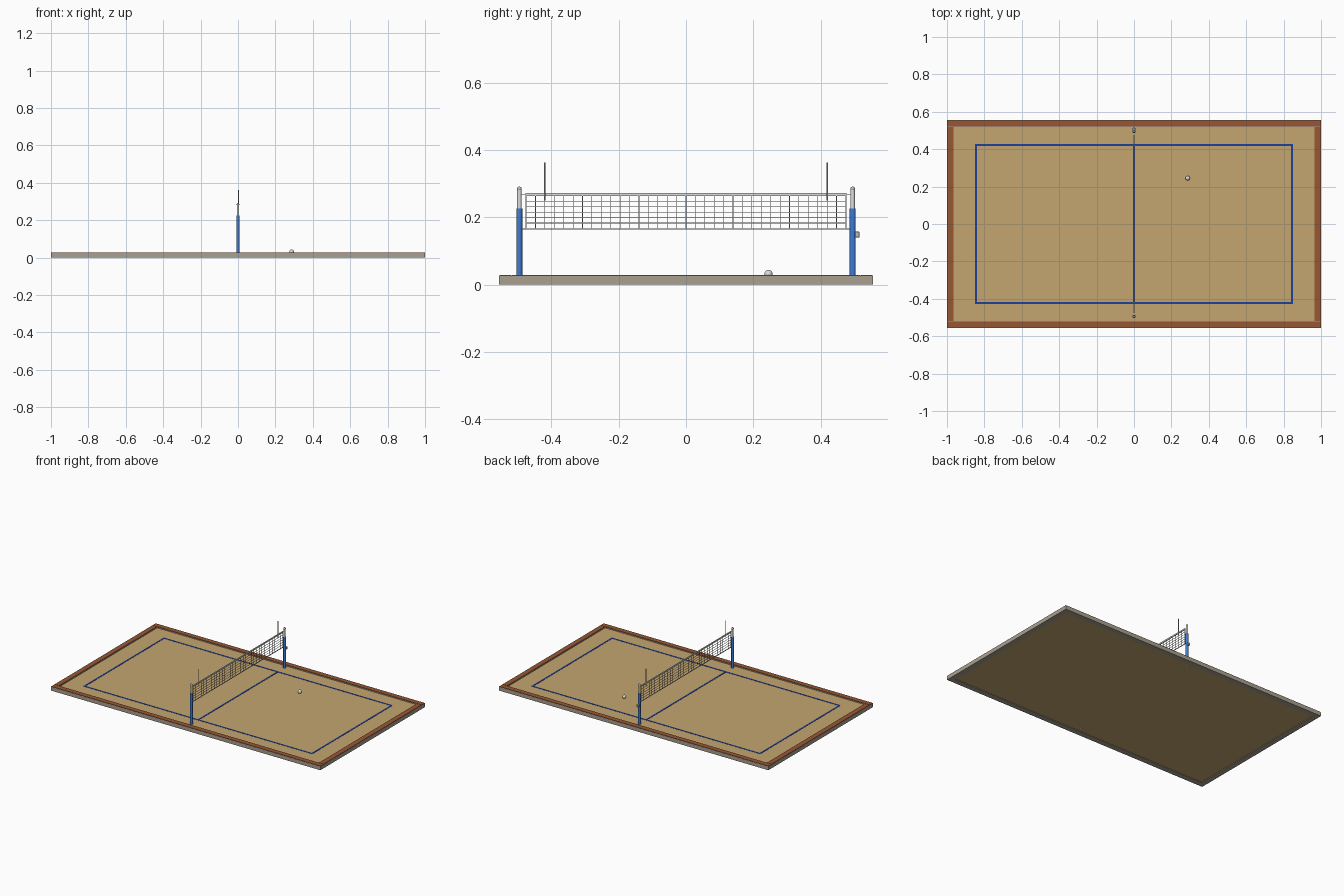
import bpy
from mathutils import Vector

cube = bpy.data.objects.get("Cube")
if cube:
    bpy.data.objects.remove(cube, do_unlink=True)


def material(name, r, g, b):
    m = bpy.data.materials.new(name)
    m.use_nodes = True
    m.diffuse_color = (r, g, b, 1)
    m.node_tree.nodes["Principled BSDF"].inputs["Base Color"].default_value = (r, g, b, 1)
    return m


SAND = material("sand", 0.55, 0.38, 0.16)
WOOD = material("brown wood", 0.31, 0.095, 0.035)
STONE = material("warm grey concrete", 0.40, 0.35, 0.28)
LINE = material("dark blue tape", 0.012, 0.05, 0.33)
BLUE = material("blue padding", 0.05, 0.2, 0.65)
WHITE = material("off white", 0.72, 0.72, 0.70)
NET = material("net grey", 0.42, 0.42, 0.42)
METAL = material("metal grey", 0.5, 0.5, 0.5)


def box(name, lo, hi, mat, bevel=0):
    lo, hi = Vector(lo), Vector(hi)
    bpy.ops.mesh.primitive_cube_add(size=1, location=(lo + hi) / 2)
    ob = bpy.context.object
    ob.name = name
    ob.scale = hi - lo
    bpy.ops.object.transform_apply(location=False, rotation=False, scale=True)
    ob.data.materials.append(mat)
    if bevel:
        mod = ob.modifiers.new("bevel", "BEVEL")
        mod.width = bevel
    return ob


def rod(name, x, y, z0, z1, radius, mat, sides=16):
    bpy.ops.mesh.primitive_cylinder_add(vertices=sides, radius=radius, depth=z1 - z0,
                                        location=(x, y, (z0 + z1) / 2))
    ob = bpy.context.object
    ob.name = name
    ob.data.materials.append(mat)
    bpy.ops.object.shade_smooth_by_angle()
    return ob


def ball(name, loc, radius, mat):
    bpy.ops.mesh.primitive_uv_sphere_add(segments=24, ring_count=14, radius=radius, location=loc)
    ob = bpy.context.object
    ob.name = name
    ob.data.materials.append(mat)
    bpy.ops.object.shade_smooth()
    return ob


# Sand bed
X, Y, BOARD = 1.0, 0.555, 0.036
GROUND, RIM, CAP = 0.02, 0.028, 0.025
box("sand_bed", (-X + BOARD, -Y + BOARD, 0.004), (X - BOARD, Y - BOARD, GROUND), SAND)

# Border: concrete kerbs with wooden tops
edges = {
    "front": (-X, -Y, X, -Y + BOARD),
    "back": (-X, Y - BOARD, X, Y),
    "right": (-X, -Y + BOARD, -X + BOARD, Y - BOARD),
    "left": (X - BOARD, -Y + BOARD, X, Y - BOARD),
}
for side, (x0, y0, x1, y1) in edges.items():
    box(side + "_kerb", (x0, y0, 0), (x1, y1, CAP), STONE)
    g = 0.001
    box(side + "_kerb_top", (x0 + g, y0 + g, CAP), (x1 - g, y1 - g, RIM), WOOD)

# Court lines
LX, LY, W, T = 0.845, 0.422, 0.005, 0.0015
for s, side in ((-1, "right"), (1, "left")):
    box(side + "_end_line", (s * LX - W, -LY - W, GROUND), (s * LX + W, LY + W, GROUND + T), LINE)
for s, side in ((-1, "front"), (1, "back")):
    box(side + "_side_line", (-LX + W, s * LY - W, GROUND), (LX - W, s * LY + W, GROUND + T), LINE)
box("centre_line", (-W, -LY + W, GROUND), (W, LY - W, GROUND + T), LINE)

# Posts, antennas and net ties
PY, NY, N0, N1 = 0.495, 0.475, 0.163, 0.272
for s, side in ((-1, "front"), (1, "back")):
    rod(side + "_post_pad", 0, s * PY, GROUND, 0.226, 0.0088, BLUE)
    rod(side + "_post", 0, s * PY, 0, 0.284, 0.0065, WHITE)
    ball(side + "_post_cap", (0, s * PY, 0.284), 0.0072, METAL)
    rod(side + "_antenna", 0.003, s * 0.42, 0.25, 0.362, 0.002, METAL, 8)
    ya, yb = sorted((s * NY, s * PY))
    for z, end in ((N0 + 0.002, "lower"), (N1 - 0.004, "upper")):
        box(f"{side}_{end}_tie", (-0.001, ya, z - 0.001), (0.001, yb, z + 0.001), METAL)
    box(side + "_net_tape", (-0.002, s * NY - 0.002, N0), (0.002, s * NY + 0.002, N1), WHITE)

# Winch on the back post
box("winch", (-0.007, PY + 0.007, 0.14), (0.007, PY + 0.02, 0.157), METAL, 0.001)

# Net bands and mesh
box("net_top_band", (-0.003, -NY, N1 - 0.009), (0.003, NY, N1), WHITE)
box("net_bottom_band", (-0.002, -NY, N0), (0.002, NY, N0 + 0.004), WHITE)
COLS, ROWS, R = 34, 6, 0.0009
for i in range(1, COLS):
    y = -NY + 2 * NY * i / COLS
    box("net_upright", (-R, y - R, N0 + 0.004), (R, y + R, N1 - 0.009), NET)
for i in range(1, ROWS):
    z = N0 + 0.004 + (N1 - N0 - 0.013) * i / ROWS
    box("net_row", (-R, -NY, z - R), (R, NY, z + R), NET)

# Ball resting on the sand
ball("game_ball", (0.287, 0.245, GROUND + 0.0115), 0.012, WHITE)
